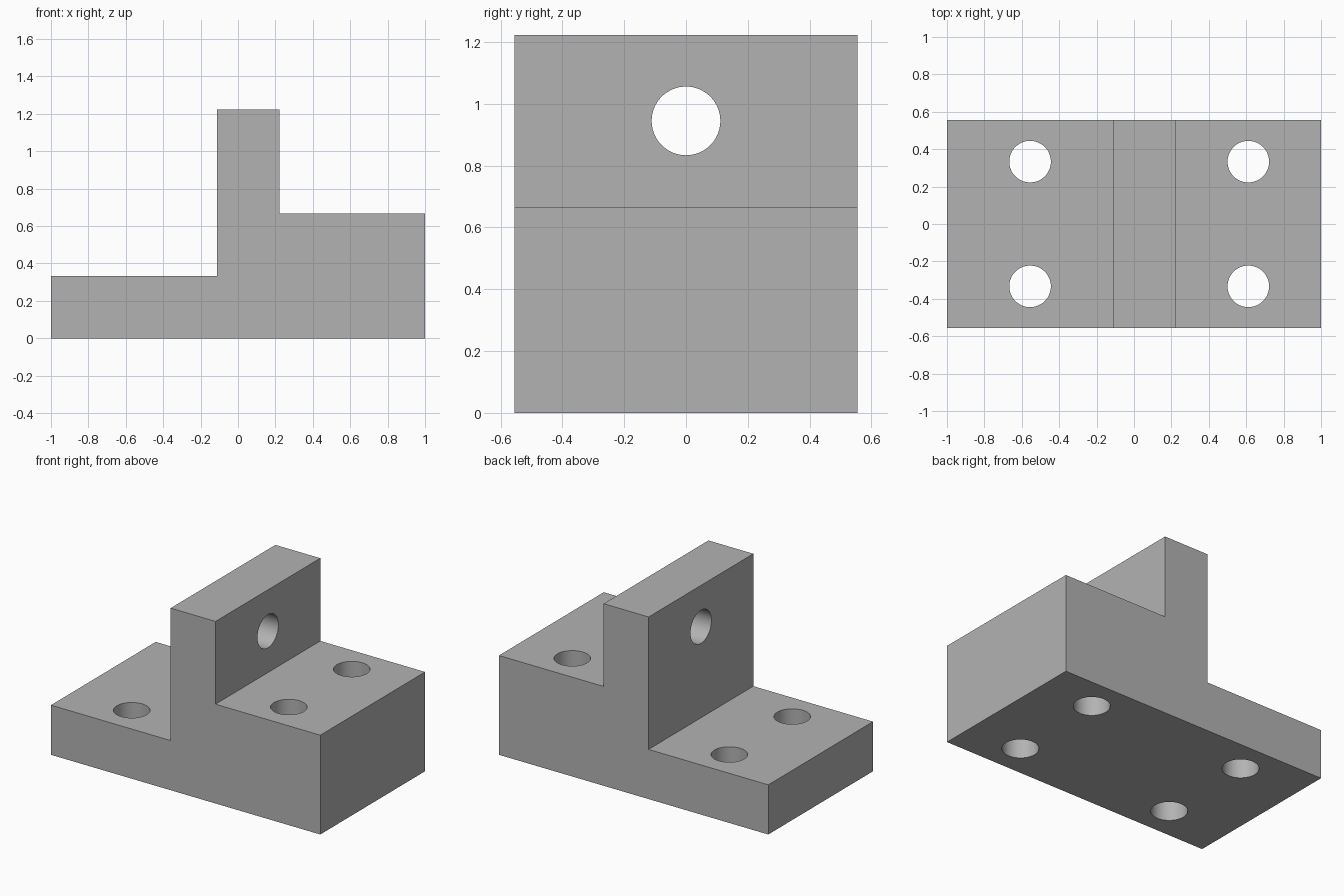
import bpy
import bmesh
from math import pi, radians
from mathutils import Matrix, Vector

cube = bpy.data.objects.get("Cube")
if cube:
    bpy.data.objects.remove(cube, do_unlink=True)

U = 1 / 9            # design module: the block is 18 modules long
HALF_WIDTH = 5 * U
HOLE_RADIUS = U


def new_object(name, bm):
    bmesh.ops.recalc_face_normals(bm, faces=bm.faces)
    mesh = bpy.data.meshes.new(name)
    bm.to_mesh(mesh)
    bm.free()
    obj = bpy.data.objects.new(name, mesh)
    bpy.context.collection.objects.link(obj)
    return obj


def add_drill(bm, centre, depth, rotation=Matrix()):
    bmesh.ops.create_cone(bm, cap_ends=True, segments=64, radius1=HOLE_RADIUS,
                          radius2=HOLE_RADIUS, depth=depth,
                          matrix=Matrix.Translation(centre) @ rotation)


# Stepped side profile extruded across the width
profile = [(-9, 0), (9, 0), (9, 6), (2, 6), (2, 11), (-1, 11), (-1, 3), (-9, 3)]
bm = bmesh.new()
face = bm.faces.new([bm.verts.new((x * U, -HALF_WIDTH, z * U)) for x, z in profile])
extruded = bmesh.ops.extrude_face_region(bm, geom=[face])["geom"]
bmesh.ops.translate(bm, vec=(0, 2 * HALF_WIDTH, 0),
                    verts=[v for v in extruded if isinstance(v, bmesh.types.BMVert)])
block = new_object("stepped_bracket", bm)

# Drills: four mounting holes and one through the upright wall
bm = bmesh.new()
for x, height in ((-5, 3), (5.5, 6)):
    for side in (-1, 1):
        add_drill(bm, Vector((x, side * 3, height / 2)) * U, (height + 1) * U)
add_drill(bm, Vector((0.5, 0, 8.5)) * U, 4 * U, Matrix.Rotation(pi / 2, 4, "Y"))
drills = new_object("hole_cutters", bm)
drills.hide_render = True

# Cut the holes, then drop the cutters
cut = block.modifiers.new("holes", "BOOLEAN")
cut.operation = "DIFFERENCE"
cut.solver = "EXACT"
cut.object = drills
bpy.ops.object.select_all(action="DESELECT")
block.select_set(True)
bpy.context.view_layer.objects.active = block
bpy.ops.object.modifier_apply(modifier=cut.name)
bpy.data.objects.remove(drills, do_unlink=True)

# Plain grey finish, smooth hole walls and crisp edges
grey = bpy.data.materials.new("plain_grey")
grey.use_nodes = True
colour = (0.45, 0.45, 0.45, 1)
grey.diffuse_color = colour
grey.node_tree.nodes["Principled BSDF"].inputs["Base Color"].default_value = colour
block.data.materials.clear()
block.data.materials.append(grey)
bpy.ops.object.shade_smooth_by_angle(angle=radians(30))
